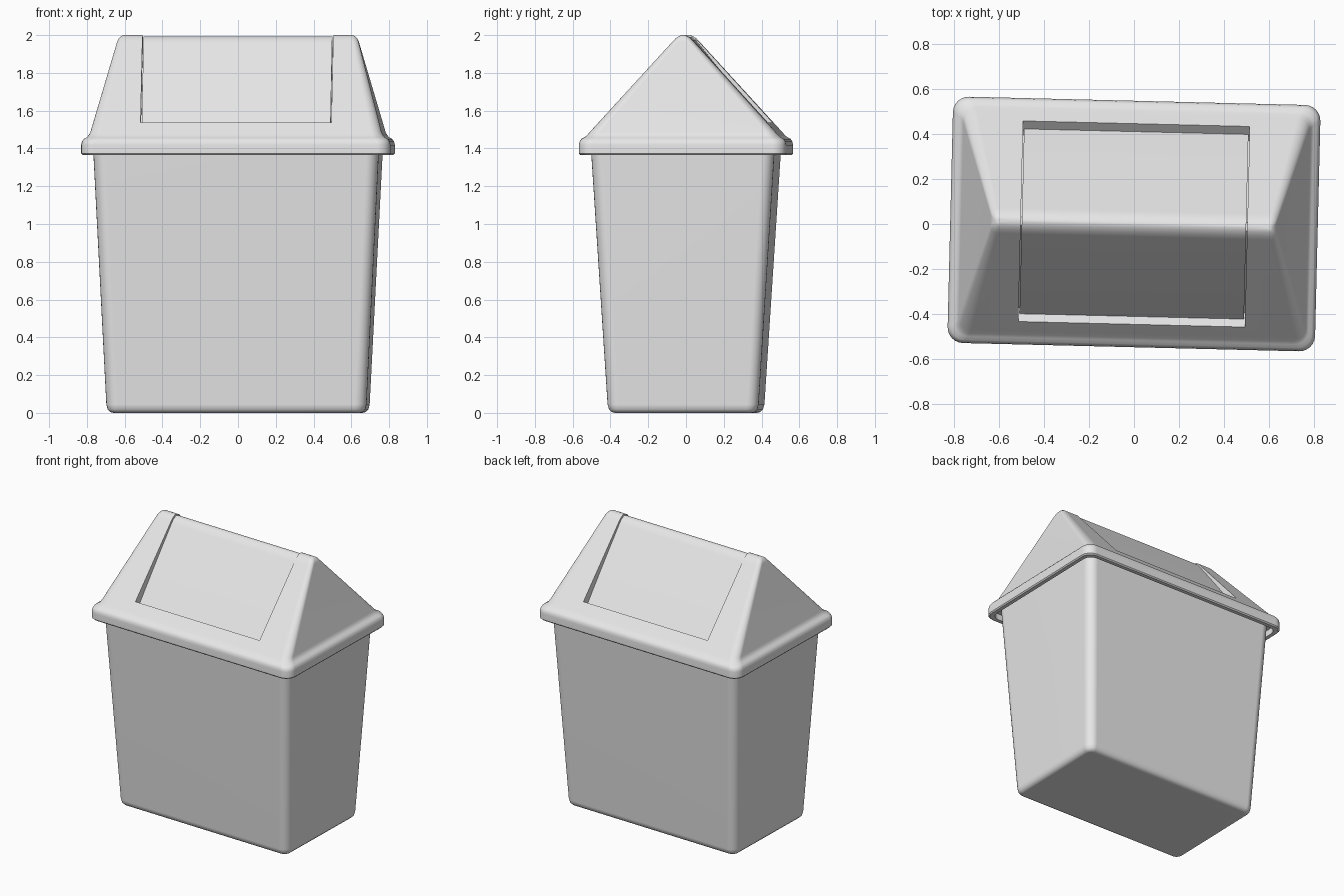
import bpy, bmesh, math
from mathutils import Matrix

if "Cube" in bpy.data.objects:
    bpy.data.objects.remove(bpy.data.objects["Cube"])

TURN = Matrix.Rotation(math.radians(-1.4), 4, 'Z')   # the whole bin sits slightly turned
grey = bpy.data.materials.new("light grey plastic")
grey.diffuse_color = (0.8, 0.8, 0.8, 1)
grey.use_nodes = True
grey.node_tree.nodes["Principled BSDF"].inputs["Base Color"].default_value = grey.diffuse_color


def finish(name, bm):
    bmesh.ops.recalc_face_normals(bm, faces=bm.faces)
    bm.transform(TURN)
    mesh = bpy.data.meshes.new(name)
    bm.to_mesh(mesh)
    bm.free()
    mesh.materials.append(grey)
    obj = bpy.data.objects.new(name, mesh)
    bpy.context.collection.objects.link(obj)
    return obj


def loft(name, rings, seg=6):
    """Stack of rounded rectangles: (half x, half y, corner radius, z)."""
    bm = bmesh.new()
    loops = []
    for hx, hy, r, z in rings:
        loop = []
        for q, (sx, sy) in enumerate(((1, 1), (-1, 1), (-1, -1), (1, -1))):
            for i in range(seg + 1):
                a = (q + i / seg) * math.pi / 2
                loop.append(bm.verts.new((sx * (hx - r) + r * math.cos(a),
                                          sy * (hy - r) + r * math.sin(a), z)))
        loops.append(loop)
    n = len(loops[0])
    for a, b in zip(loops, loops[1:]):
        for i in range(n):
            bm.faces.new((a[i], a[(i + 1) % n], b[(i + 1) % n], b[i]))
    bm.faces.new(loops[0])
    bm.faces.new(loops[-1])
    return finish(name, bm)


def prism(name, profile, hx):
    """Extrude a y-z outline from -hx to hx."""
    bm = bmesh.new()
    ends = [[bm.verts.new((x, y, z)) for y, z in profile] for x in (-hx, hx)]
    n = len(profile)
    for i in range(n):
        j = (i + 1) % n
        bm.faces.new((ends[0][i], ends[0][j], ends[1][j], ends[1][i]))
    for end in ends:
        bm.faces.new(end)
    return finish(name, bm)


def smooth(obj, angle=35):
    bpy.ops.object.select_all(action='DESELECT')
    obj.select_set(True)
    bpy.context.view_layer.objects.active = obj
    bpy.ops.object.shade_smooth_by_angle(angle=math.radians(angle))
    mod = obj.modifiers.new("even shading", 'WEIGHTED_NORMAL')
    mod.keep_sharp = True


def mirrored(half):
    """Front half of an outline (ending near the ridge) plus its back half."""
    return half + [(-y, z) for y, z in reversed(half)]


# Tapered bin body with a rounded bottom edge
body = loft("bin_body", [
    (0.650, 0.360, 0.030, 0.0), (0.668, 0.378, 0.042, 0.004),
    (0.682, 0.392, 0.053, 0.018), (0.689, 0.400, 0.060, 0.045),
    (0.758, 0.488, 0.065, 1.42)])

# Lid: hollow lip, rounded rim, concave blend, hipped roof, rounded ridge
lid = loft("lid", [
    (0.785, 0.515, 0.060, 1.41), (0.785, 0.515, 0.060, 1.366),
    (0.812, 0.542, 0.070, 1.366), (0.819, 0.549, 0.070, 1.374),
    (0.819, 0.549, 0.070, 1.418), (0.814, 0.545, 0.068, 1.437),
    (0.804, 0.535, 0.064, 1.451), (0.789, 0.519, 0.060, 1.459),
    (0.779, 0.506, 0.058, 1.471), (0.771, 0.492, 0.056, 1.487),
    (0.639, 0.056, 0.030, 1.966), (0.631, 0.040, 0.026, 1.983),
    (0.619, 0.022, 0.018, 1.995), (0.605, 0.008, 0.007, 2.0)])

# Opening through both slopes and over the ridge
cutter = prism("opening_cutter", mirrored(
    [(-0.59, 1.665), (-0.44, 1.53), (-0.385, 1.48), (-0.02, 1.90)])[:4]
    + [(0.02, 1.90), (0.385, 1.48), (0.44, 1.53), (0.59, 1.665), (0.3, 2.2), (-0.3, 2.2)], 0.505)
cut = lid.modifiers.new("opening", 'BOOLEAN')
cut.object = cutter
cut.operation = 'DIFFERENCE'
cut.solver = 'EXACT'
bpy.context.view_layer.objects.active = lid
bpy.ops.object.modifier_apply(modifier=cut.name)
bpy.data.objects.remove(cutter)

# Swinging flap: recessed at the bottom, almost flush at the ridge
outer = [(-0.412, 1.504), (-0.23, 1.738), (-0.056, 1.955), (-0.038, 1.975),
         (-0.018, 1.988), (-0.004, 1.992)]
inner = [(0.385, 1.479), (0.02, 1.895), (-0.02, 1.895), (-0.385, 1.479)]
flap = prism("swing_flap", mirrored(outer) + inner, 0.5)

for part in (body, lid, flap):
    smooth(part)
